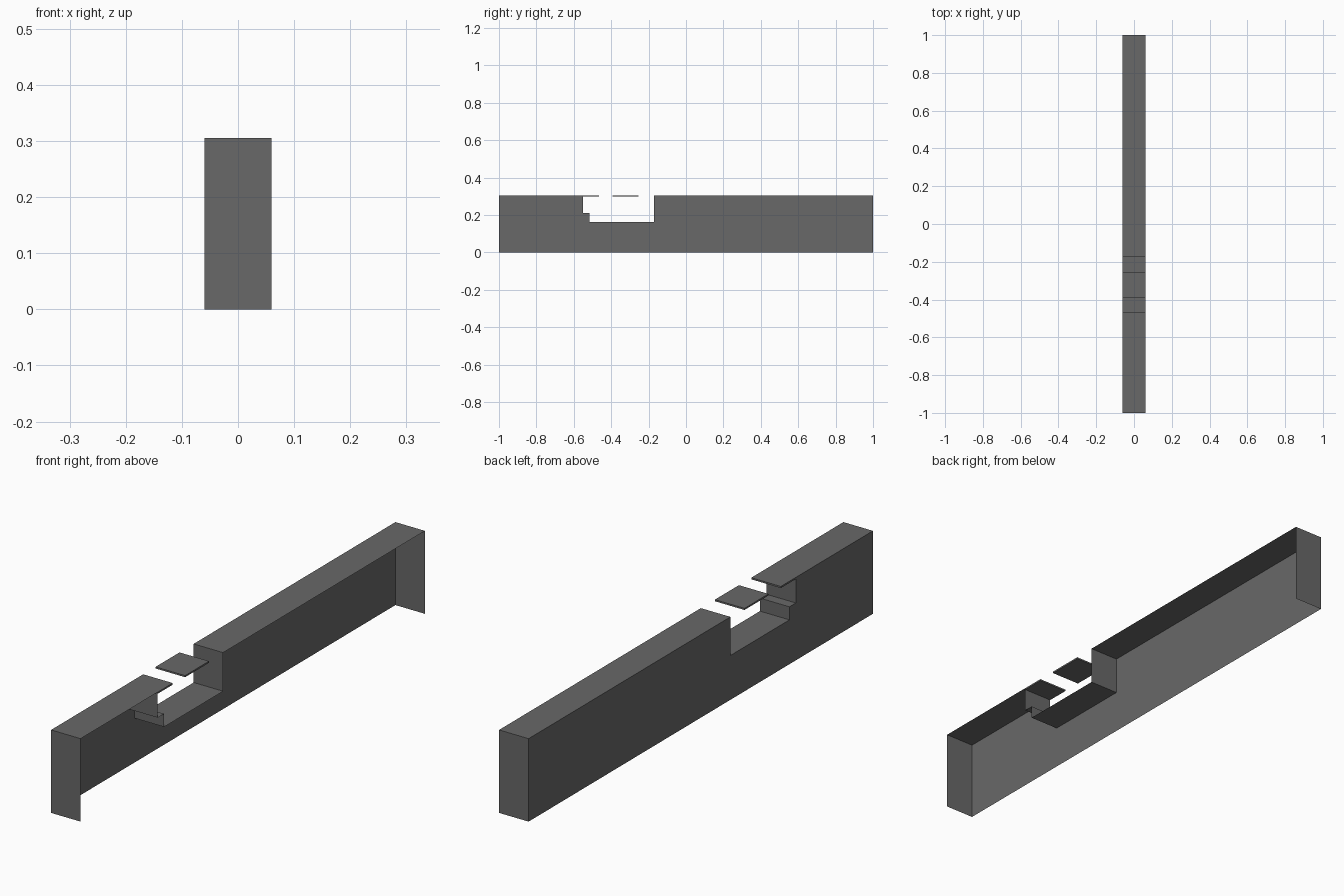
import bpy, bmesh

if "Cube" in bpy.data.objects:
    bpy.data.objects.remove(bpy.data.objects["Cube"])

HALF_W = 0.06     # half thickness of the wall
TOP = 0.305       # wall height
SLAB = 0.006      # thickness of the cap plates

grey = bpy.data.materials.new("concrete_grey")
grey.diffuse_color = (0.14, 0.14, 0.14, 1)
grey.use_nodes = True
grey.node_tree.nodes["Principled BSDF"].inputs["Base Color"].default_value = grey.diffuse_color


def finish(name, bm):
    mesh = bpy.data.meshes.new(name)
    bm.to_mesh(mesh)
    bm.free()
    mesh.materials.append(grey)
    obj = bpy.data.objects.new(name, mesh)
    bpy.context.collection.objects.link(obj)
    return obj


# Wall shell: closed on the left side, open on the right side and underneath
profile = [(1, 0), (1, TOP), (-0.172, TOP), (-0.172, 0.163), (-0.515, 0.163),
           (-0.515, 0.211), (-0.552, 0.211), (-0.552, TOP), (-1, TOP), (-1, 0)]
bm = bmesh.new()
left = [bm.verts.new((-HALF_W, y, z)) for y, z in profile]
right = [bm.verts.new((HALF_W, y, z)) for y, z in profile]
bm.faces.new(left[::-1])
for i in range(len(profile) - 1):
    bm.faces.new((left[i], left[i + 1], right[i + 1], right[i]))
# Orient all faces outward from the left side
bm.normal_update()
side = next(f for f in bm.faces if len(f.verts) > 4)
bmesh.ops.recalc_face_normals(bm, faces=bm.faces[:])
bm.normal_update()
if side.normal.x > 0:
    bmesh.ops.reverse_faces(bm, faces=bm.faces[:])
finish("wall_shell", bm)


# Thin cap plates bridging the broken gap
def plate(name, y0, y1):
    bm = bmesh.new()
    bmesh.ops.create_cube(bm, size=1)
    bmesh.ops.scale(bm, vec=(2 * HALF_W, y1 - y0, SLAB), verts=bm.verts)
    bmesh.ops.translate(bm, vec=(0, (y0 + y1) / 2, TOP - SLAB / 2), verts=bm.verts)
    finish(name, bm)


plate("overhanging_cap", -0.552, -0.465)
plate("loose_cap", -0.393, -0.254)
